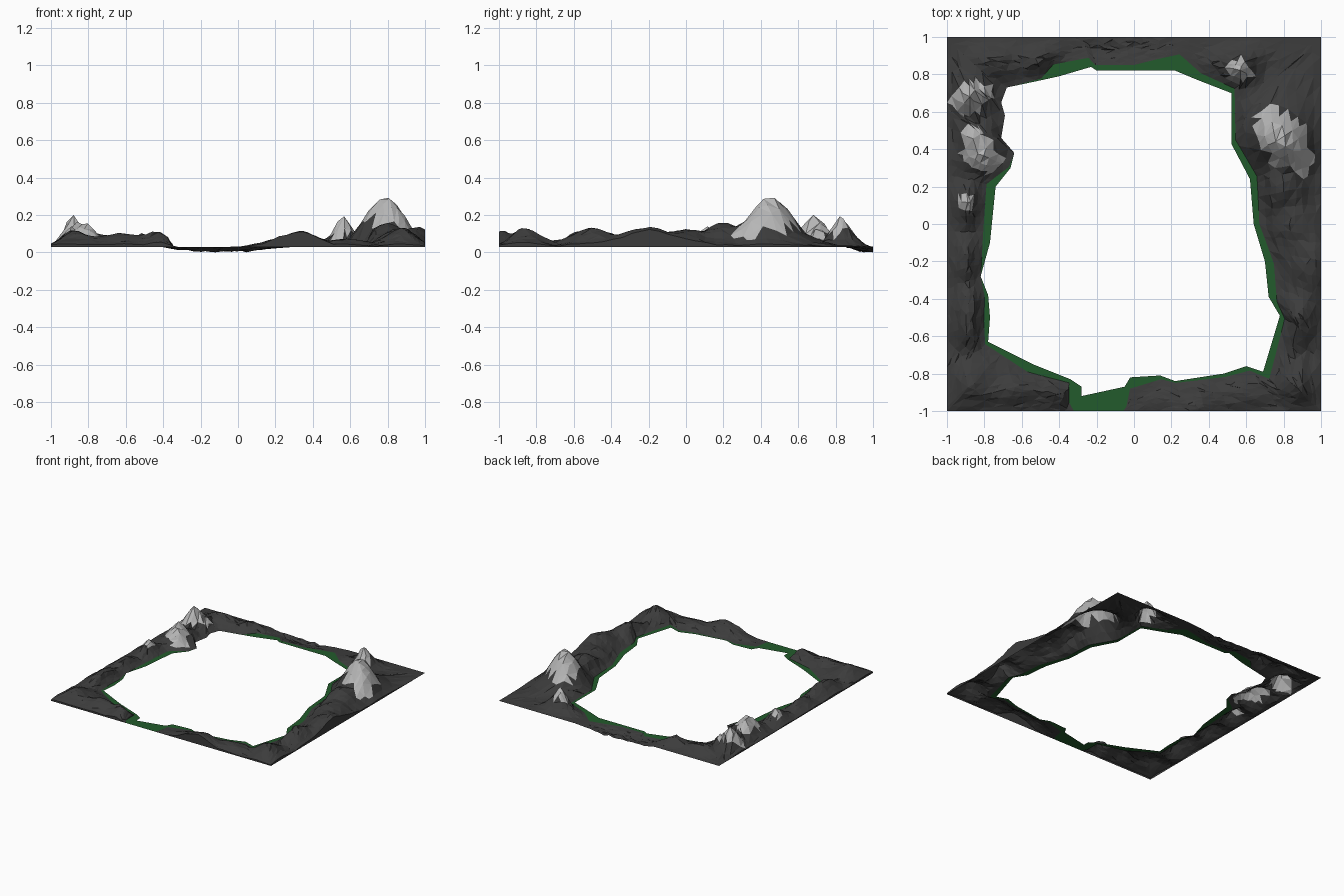
import bpy, random
from math import exp, hypot
from mathutils import Vector, noise

if "Cube" in bpy.data.objects:
    bpy.data.objects.remove(bpy.data.objects["Cube"])

random.seed(4)
BASE = 0.03

# Inner shoreline: x, y, width of the flat grass strip
SHORE = [(-.68,.73,.0),(-.49,.77,.01),(-.4,.79,.07),(-.23,.84,.05),(-.2,.82,.03),(.0,.82,.03),
         (.22,.82,.09),(.34,.77,.04),(.52,.7,.03),(.52,.43,.03),(.62,.24,.04),(.64,.0,.03),
         (.7,-.2,.05),(.72,-.39,.05),(.78,-.49,.03),(.69,-.79,.05),(.6,-.76,.03),(.48,-.8,.02),
         (.22,-.84,.01),(.14,-.81,.02),(-.02,-.82,.06),(-.05,-.87,.2),(-.28,-.92,.2),
         (-.28,-.87,.2),(-.34,-.83,.02),(-.54,-.75,.05),(-.78,-.63,.02),(-.77,-.5,.04),
         (-.78,-.38,.02),(-.82,-.28,.0),(-.77,-.1,.04),(-.74,.2,.05),(-.66,.3,.01),
         (-.64,.38,.0),(-.71,.46,.0),(-.69,.58,.0),(-.71,.65,.0)]

# Rounded hills: x, y, x radius, y radius, height
HILLS = [(-.88,-.87,.16,.16,.08),(-.62,-.9,.17,.12,.075),(-.43,-.93,.1,.11,.09),
         (-.9,-.5,.11,.17,.095),(-.9,-.2,.1,.14,.075),(-.89,.1,.1,.12,.08),
         (-.84,.42,.12,.17,.09),(-.87,.7,.12,.14,.09),(-.75,.87,.14,.1,.075),
         (-.5,.88,.11,.08,.07),(.55,.85,.13,.12,.08),(.77,.45,.19,.22,.15),
         (.8,.2,.14,.16,.125),(.86,.0,.15,.16,.09),(.95,-.2,.15,.2,.1),(.88,-.5,.11,.16,.1),
         (.9,-.87,.14,.13,.1),(.6,-.92,.14,.1,.045),(.32,-.97,.16,.12,.085)]

# Snowy peaks: x, y, radius, extra height, diagonal skew
PEAKS = [(.8,.45,.17,.14,.45),(.56,.82,.075,.1,0),(-.89,.68,.1,.095,0),(-.8,.7,.05,.05,0),
         (-.87,.47,.075,.05,.2),(-.81,.37,.11,.06,.3),(-.9,.12,.045,.04,0)]


def peak_dist(x, y, p):
    dx, dy = x - p[0], y - p[1]
    return (dx * dx + dy * dy + 2 * p[4] * dx * dy) ** .5 / p[2]


def edge_fade(x, y):
    """Hills slope down at the border, except where two of them are cut off."""
    cut = max(exp(-((y + .2) / .38) ** 4) if x > .8 else 0,
              exp(-((x - .32) / .26) ** 4) if y < -.8 else 0)
    gap = min(1 - abs(x), 1 + y)
    return 1 - (1 - cut) * .6 * max(0, 1 - gap / .1)


def height(x, y, foot):
    ramp = min(1, foot / .07)
    hill = sum((a * exp(-((x - cx) / rx) ** 2 - ((y - cy) / ry) ** 2)) ** 3
               for cx, cy, rx, ry, a in HILLS) ** (1 / 3)
    hill += max(p[3] * max(0, 1 - peak_dist(x, y, p)) for p in PEAKS)
    rough = noise.noise(Vector((x * 9, y * 9, 1))) * .014 + noise.noise(Vector((x * 25, y * 25, 5))) * .01
    back = min(1, max(0, 1 - y) / .1)
    z = BASE + ramp * back * edge_fade(x, y) * max(.002, hill + rough)
    # Sunken, broken ground along the back edge
    if y > .85 and -.4 < x < .3:
        fade = min(1, (x + .4) / .08, (.3 - x) / .25)
        z -= ramp * fade * (.015 + 1.6 * abs(rough))
    return max(0, z)


# Subdivide the shoreline, adding a sample on every diagonal so the corners are square
ring = []
for a, b in zip(SHORE, SHORE[1:] + SHORE[:1]):
    n = max(1, round(hypot(b[0] - a[0], b[1] - a[1]) / .035))
    ts = [i / n for i in range(n)]
    da, db = abs(a[0]) - abs(a[1]), abs(b[0]) - abs(b[1])
    if da * db < 0:
        ts.append(da / (da - db))
    ring += [[u + (v - u) * t for u, v in zip(a, b)] for t in sorted(ts)]

# Columns of points from the shore out to the square border
ROWS = 10
columns = []
for x, y, w in ring:
    p = Vector((x, y))
    o = p / max(abs(x), abs(y))
    span = (o - p).length
    f = p.lerp(o, min(1, w / span))
    col = [Vector((x, y, BASE)), Vector((f.x, f.y, BASE))]
    room = (o - f).length
    for r in range(1, ROWS + 1):
        q = f.lerp(o, r / ROWS)
        if r < ROWS and room > .05:
            q += Vector((random.uniform(-.008, .008), random.uniform(-.008, .008)))
        q.x, q.y = max(-1, min(1, q.x)), max(-1, min(1, q.y))
        col.append(Vector((q.x, q.y, height(q.x, q.y, room * r / ROWS))))
    # Cut side wall below the border
    col.append(Vector((o.x, o.y, min(BASE, col[-1].z))))
    columns.append(col)

# Sort the triangles into grass, rock and snow
parts = {"grass_shore": [], "rock_hills": [], "snow_caps": []}
for i, a in enumerate(columns):
    b = columns[(i + 1) % len(columns)]
    for r in range(ROWS + 2):
        quad = (a[r], b[r], b[r + 1], a[r + 1])
        k = (i + r) % 2
        for tri in ((quad[0], quad[1], quad[2 + k]), (quad[2], quad[3], quad[k])):
            if (tri[1] - tri[0]).cross(tri[2] - tri[0]).length < 1e-7:
                continue
            c = (tri[0] + tri[1] + tri[2]) / 3
            limit = .88 + .35 * noise.noise(c * 14)
            if r == 0:
                name = "grass_shore"
            elif r <= ROWS and min(peak_dist(c.x, c.y, p) for p in PEAKS) < limit:
                name = "snow_caps"
            else:
                name = "rock_hills"
            parts[name].append(tri)

COLORS = {"grass_shore": (.016, .105, .025, 1), "rock_hills": (.045, .045, .045, 1),
          "snow_caps": (.47, .47, .47, 1)}
for name, tris in parts.items():
    verts, index, faces = [], {}, []
    for tri in tris:
        face = []
        for v in tri:
            key = tuple(round(s, 5) for s in v)
            if key not in index:
                index[key] = len(verts)
                verts.append(key)
            face.append(index[key])
        if len(set(face)) == 3:
            faces.append(face)
    mesh = bpy.data.meshes.new(name)
    mesh.from_pydata(verts, [], faces)
    mat = bpy.data.materials.new(name)
    mat.diffuse_color = COLORS[name]
    mat.use_nodes = True
    mat.node_tree.nodes["Principled BSDF"].inputs["Base Color"].default_value = mat.diffuse_color
    mesh.materials.append(mat)
    bpy.context.collection.objects.link(bpy.data.objects.new(name, mesh))
